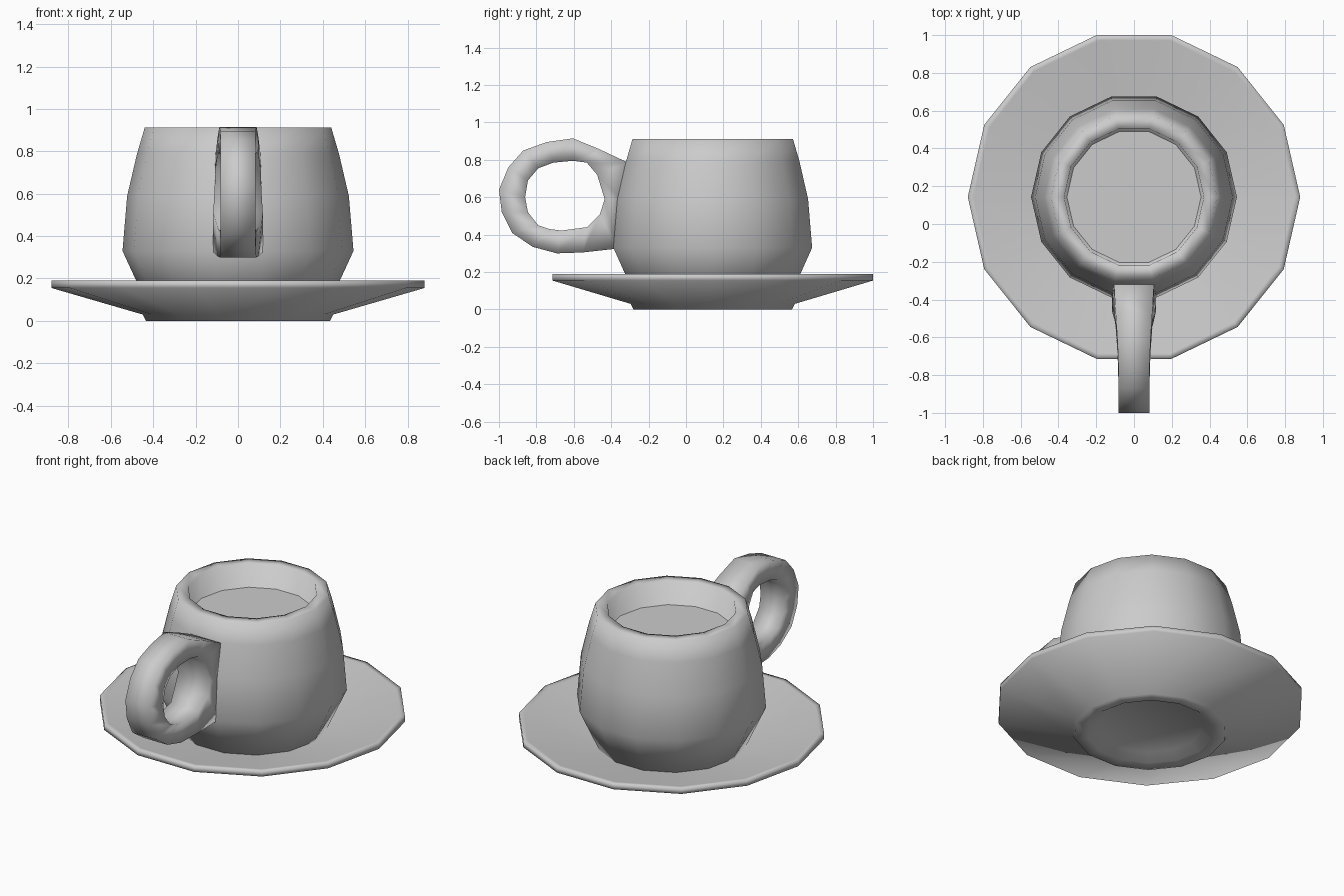
import bpy, bmesh, math

if "Cube" in bpy.data.objects:
    bpy.data.objects.remove(bpy.data.objects["Cube"])

SIDES = 14
CY = 0.143  # cup and saucer axis


def finish(name, bm):
    bmesh.ops.recalc_face_normals(bm, faces=bm.faces)
    for f in bm.faces:
        f.smooth = True
    mesh = bpy.data.meshes.new(name)
    bm.to_mesh(mesh)
    bm.free()
    obj = bpy.data.objects.new(name, mesh)
    bpy.context.collection.objects.link(obj)
    return obj


def bridge(bm, a, b):
    n = len(a)
    for i in range(n):
        j = (i + 1) % n
        bm.faces.new((a[i], a[j], b[j], b[i]))


def lathe(name, profile):
    """Spin (radius, z) points around the axis and cap both ends."""
    bm = bmesh.new()
    rings = []
    for r, z in profile:
        angles = [2 * math.pi * i / SIDES for i in range(SIDES)]
        rings.append([bm.verts.new((r * math.cos(a), CY + r * math.sin(a), z))
                      for a in angles])
    for a, b in zip(rings, rings[1:]):
        bridge(bm, a, b)
    bm.faces.new(rings[0])
    bm.faces.new(rings[-1])
    return finish(name, bm)


# Saucer with a recessed foot
lathe("saucer", [(0.30, 0.04), (0.36, 0.0), (0.435, 0.0), (0.45, 0.03),
                 (0.88, 0.155), (0.88, 0.19), (0.85, 0.188), (0.43, 0.08)])

# Cup body, rim and inner wall
lathe("cup", [(0.43, 0.08), (0.545, 0.33), (0.523, 0.59), (0.476, 0.79),
              (0.44, 0.912), (0.37, 0.912), (0.355, 0.765)])

# Drink surface
bm = bmesh.new()
bm.faces.new([bm.verts.new((0.355 * math.cos(2 * math.pi * i / SIDES),
                            CY + 0.355 * math.sin(2 * math.pi * i / SIDES), 0.77))
              for i in range(SIDES)])
finish("drink", bm)

# Handle ring: outer y, z, inner y, z, half width
sections = [
    (-0.31, 0.785, -0.475, 0.72, 0.106), (-0.47, 0.86, -0.53, 0.785, 0.097),
    (-0.605, 0.915, -0.605, 0.795, 0.088), (-0.745, 0.895, -0.71, 0.785, 0.083),
    (-0.87, 0.85, -0.79, 0.755, 0.083), (-0.95, 0.76, -0.845, 0.69, 0.083),
    (-1.0, 0.64, -0.86, 0.60, 0.083), (-0.985, 0.52, -0.845, 0.52, 0.083),
    (-0.93, 0.41, -0.79, 0.45, 0.083), (-0.82, 0.335, -0.73, 0.43, 0.083),
    (-0.69, 0.30, -0.665, 0.422, 0.087), (-0.55, 0.305, -0.53, 0.44, 0.097),
    (-0.37, 0.325, -0.46, 0.51, 0.117), (-0.35, 0.59, -0.435, 0.59, 0.112)]
bm = bmesh.new()
loops = [[bm.verts.new(p) for p in ((-w, oy, oz), (w, oy, oz), (w, iy, iz), (-w, iy, iz))]
         for oy, oz, iy, iz, w in sections]
for i, loop in enumerate(loops):
    bridge(bm, loop, loops[(i + 1) % len(loops)])
finish("handle", bm)
